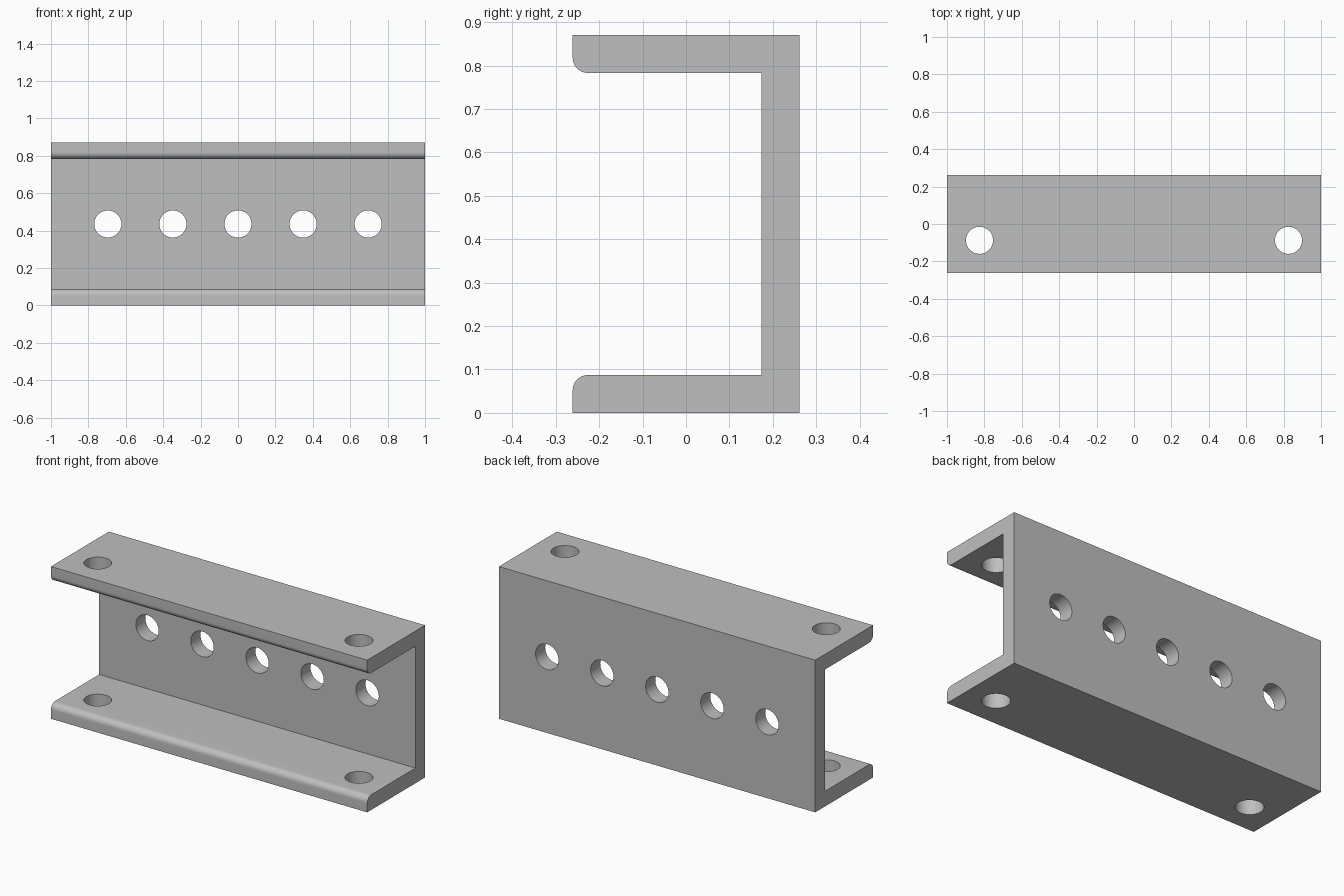
import bpy, bmesh, math

if "Cube" in bpy.data.objects:
    bpy.data.objects.remove(bpy.data.objects["Cube"])

LENGTH, DEPTH, HEIGHT = 2.0, 0.522, 0.87
THICK, FILLET, HOLE_R = 0.087, 0.035, 0.0725
y0, y1 = -DEPTH / 2, DEPTH / 2

grey = bpy.data.materials.new("steel grey")
grey.diffuse_color = (0.52, 0.52, 0.52, 1)
grey.use_nodes = True
grey.node_tree.nodes["Principled BSDF"].inputs["Base Color"].default_value = grey.diffuse_color


def rounded_lip(steps=10):
    """Inner corner of the lower flange, from the front face to its top."""
    cy, cz = y0 + FILLET, THICK - FILLET
    for i in range(steps + 1):
        a = math.pi - i / steps * math.pi / 2
        yield cy + FILLET * math.cos(a), cz + FILLET * math.sin(a)


# C-shaped profile: lower half, then its mirror image
lower = [(y1, 0), (y0, 0), *rounded_lip(), (y1 - THICK, THICK)]
profile = lower + [(y, HEIGHT - z) for y, z in reversed(lower)]

# Channel: profile extruded along x
bm = bmesh.new()
face = bm.faces.new([bm.verts.new((-LENGTH / 2, y, z)) for y, z in profile])
ext = bmesh.ops.extrude_face_region(bm, geom=[face])
bmesh.ops.translate(bm, vec=(LENGTH, 0, 0),
                    verts=[v for v in ext["geom"] if isinstance(v, bmesh.types.BMVert)])
bmesh.ops.recalc_face_normals(bm, faces=bm.faces)
mesh = bpy.data.meshes.new("channel")
bm.to_mesh(mesh)
bm.free()
channel = bpy.data.objects.new("channel", mesh)
bpy.context.collection.objects.link(channel)
mesh.materials.append(grey)


def drill(location, rotation, depth):
    """Cut one round hole through the channel."""
    bpy.ops.mesh.primitive_cylinder_add(vertices=48, radius=HOLE_R, depth=depth,
                                        location=location, rotation=rotation)
    cutter = bpy.context.object
    cutter.name = "hole_cutter"
    cutter.hide_render = True
    cutter.data.materials.append(grey)
    mod = channel.modifiers.new("hole", "BOOLEAN")
    mod.operation, mod.solver, mod.object = "DIFFERENCE", "EXACT", cutter
    bpy.context.view_layer.objects.active = channel
    bpy.ops.object.modifier_apply(modifier=mod.name)
    bpy.data.objects.remove(cutter)


# Row of five holes in the back web
for i in range(-2, 3):
    drill((i * 0.348, y1 - THICK / 2, HEIGHT / 2), (math.pi / 2, 0, 0), 0.3)

# End holes through both flanges
for x in (-0.826, 0.826):
    drill((x, -0.087, HEIGHT / 2), (0, 0, 0), 1.2)

# Smooth the hole walls and lips, keep the edges sharp
bpy.ops.object.select_all(action="DESELECT")
channel.select_set(True)
bpy.context.view_layer.objects.active = channel
bpy.ops.object.shade_smooth_by_angle(angle=math.radians(30))
